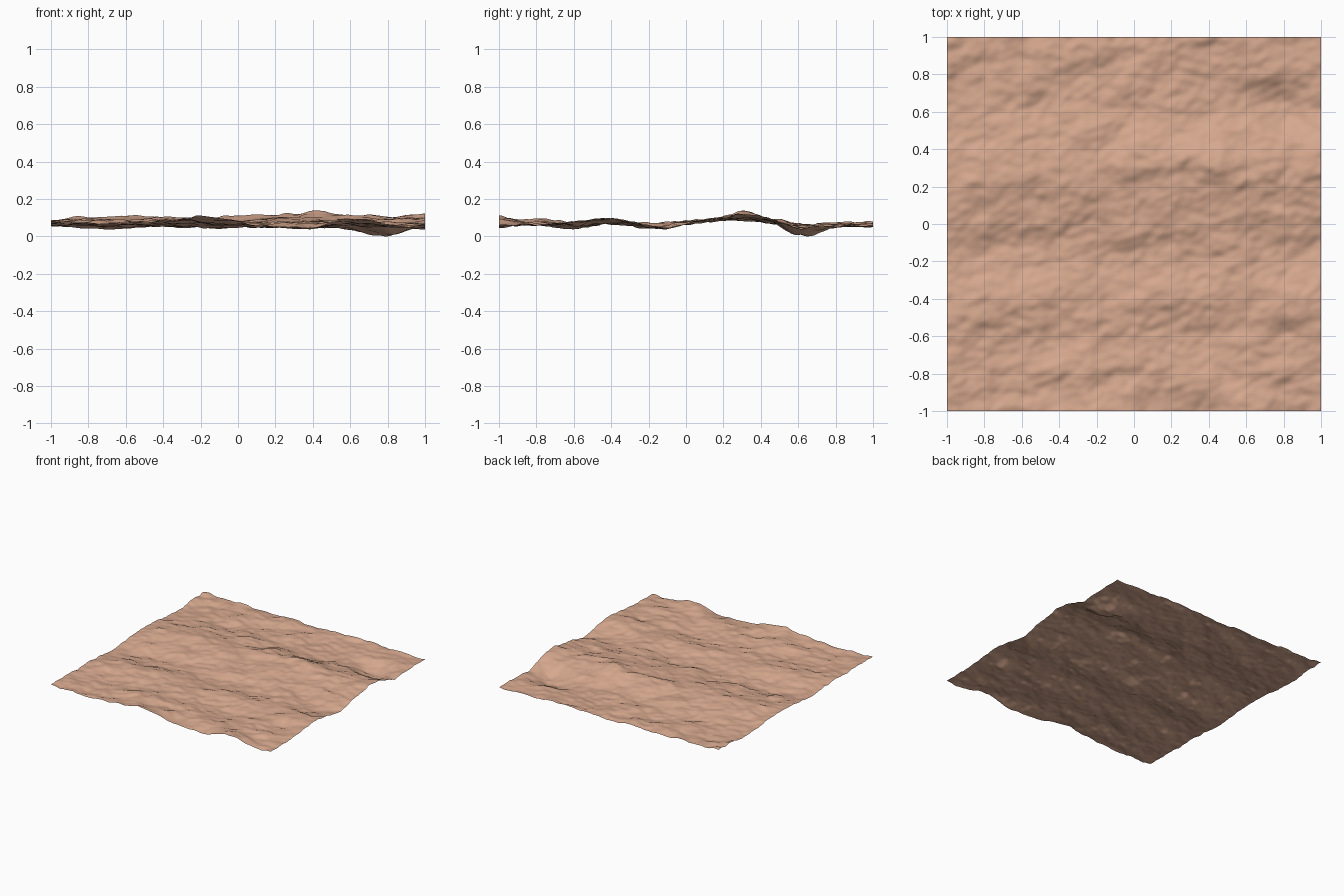
import bpy, bmesh, math
from mathutils import Vector, noise

if "Cube" in bpy.data.objects:
    bpy.data.objects.remove(bpy.data.objects["Cube"], do_unlink=True)

# Ground colour
sand = bpy.data.materials.new("sandy_clay")
sand.use_nodes = True
colour = (0.67, 0.39, 0.27, 1.0)
sand.diffuse_color = colour
bsdf = sand.node_tree.nodes["Principled BSDF"]
bsdf.inputs["Base Color"].default_value = colour
bsdf.inputs["Roughness"].default_value = 0.9

# Height profile running front to back, and the heights along two edges
SPINE = [(-1, .066), (-.8, .064), (-.6, .062), (-.4, .074), (-.15, .048), (.05, .075),
         (.3, .1), (.45, .078), (.62, .042), (.8, .048), (1, .056)]
FRONT = [(-1, .07), (-.6, .06), (-.4, .08), (-.2, .103), (0, .074), (.1, .058),
         (.3, .042), (.45, .055), (.6, .09), (.8, .062), (1, .06)]
RIGHT = [(-1, .06), (-.7, .062), (-.4, .09), (-.15, .05), (.05, .075), (.3, .112),
         (.45, .088), (.62, .045), (.8, .05), (1, .056)]
# Broad hills and hollows: x, y, radius x, radius y, height
HILLS = [(.37, .32, .16, .11, .026), (.82, .62, .15, .12, -.042), (.2, -.6, .2, .14, -.024),
         (-.75, -.17, .18, .13, -.026), (-.58, -.42, .2, .1, .018), (.4, -.62, .15, .12, -.012),
         (-.2, .62, .25, .12, .012), (0, -.2, .16, .09, -.012), (-.25, -.82, .16, .14, .026),
         (-.5, .3, .2, .12, .012), (.5, -.12, .14, .1, .015), (-.75, -.8, .15, .15, -.012)]
# Banks that climb towards the back: x, y, radius x, radius y, strength
BANKS = [(.75, .77, .14, .07, .014), (.12, .27, .22, .07, .014), (-.9, .3, .12, .07, .008),
         (-.55, -.05, .18, .07, .012), (-.08, -.12, .12, .06, .012), (.22, -.05, .12, .06, .01),
         (-.15, .88, .13, .06, .014), (.3, .95, .14, .05, .012), (-.85, .85, .14, .06, .01),
         (.9, -.55, .12, .06, .012), (-.8, -.55, .14, .06, .01), (-.5, -.88, .17, .06, .014),
         (0, -.77, .17, .06, .014), (.8, -.83, .15, .06, .014), (.2, -.37, .14, .05, .009)]


def curve(points, t):
    """Smooth interpolation through a list of (position, height) points."""
    last = len(points) - 1
    i = next((k for k in range(last) if t <= points[k + 1][0]), last - 1)

    def tangent(k):
        a, b = points[max(k - 1, 0)], points[min(k + 1, last)]
        return (b[1] - a[1]) / (b[0] - a[0])

    (x0, y0), (x1, y1) = points[i], points[i + 1]
    w = x1 - x0
    s = (t - x0) / w
    return ((2*s**3 - 3*s**2 + 1) * y0 + (s**3 - 2*s**2 + s) * w * tangent(i)
            + (3*s**2 - 2*s**3) * y1 + (s**3 - s**2) * w * tangent(i + 1))


def height(x, y):
    # Ridges fade out towards the left of the sheet
    fade = min(1, .45 + .4 * (x + 1))
    warp = y + .08 * noise.noise(Vector((x * 2.5, y * 2, 6.2)))
    z = .068 + (curve(SPINE, max(-1, min(1, warp))) - .068) * fade
    for cx, cy, rx, ry, h in HILLS:
        z += h * math.exp(-((x - cx) / rx)**2 - ((y - cy) / ry)**2)
    for cx, cy, rx, ry, h in BANKS:
        d = (y - cy - .25 * (x - cx)) / ry
        z += h * d * math.exp(-((x - cx) / rx)**2 - d * d)
    z += (curve(RIGHT, y) - z) * math.exp(-((x - 1) / .12)**2)
    z += (curve(FRONT, x) - z) * math.exp(-((y + 1) / .1)**2)
    # Ripples stretched along a slightly tilted direction
    u, v = x + .35 * y, y - .35 * x
    z += .008 * noise.noise(Vector((u * 2.8, v * 3.4, 4.1)))
    z += .013 * noise.noise(Vector((u * 5, v * 6.5, 1.7)))
    z += .011 * noise.noise(Vector((u * 9, v * 12, 8.3)))
    z += .0065 * noise.noise(Vector((u * 17, v * 24, 2.9)))
    return z


# Terrain sheet
bm = bmesh.new()
bmesh.ops.create_grid(bm, x_segments=160, y_segments=160, size=1.0)
for v in bm.verts:
    v.co.z = height(v.co.x, v.co.y)
low = min(v.co.z for v in bm.verts)
for v in bm.verts:
    v.co.z -= low
for f in bm.faces:
    f.smooth = True
mesh = bpy.data.meshes.new("ground_sheet")
bm.to_mesh(mesh)
bm.free()
mesh.materials.append(sand)
ground = bpy.data.objects.new("ground_sheet", mesh)
bpy.context.collection.objects.link(ground)
